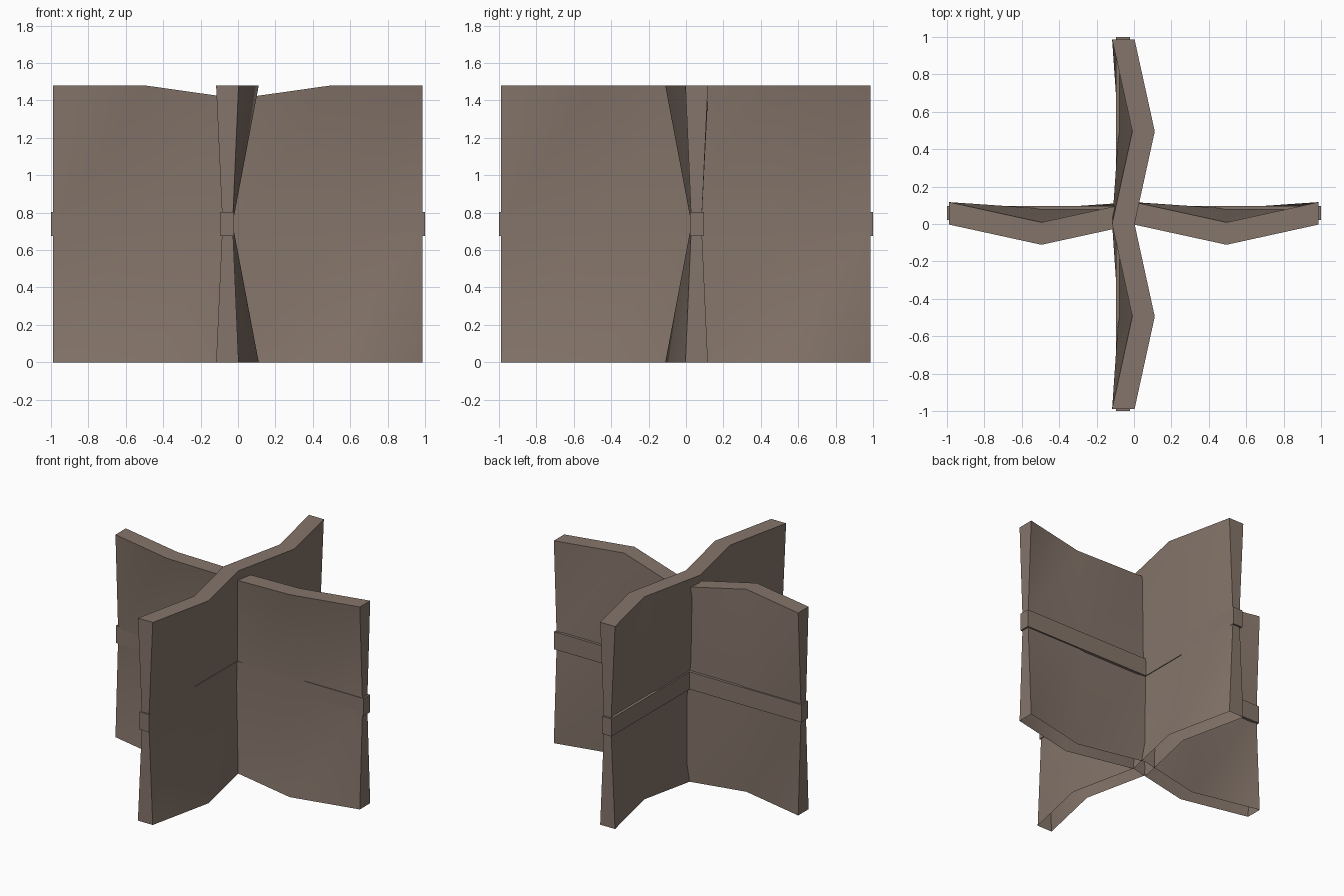
import bpy, bmesh, math
from mathutils import Matrix

if "Cube" in bpy.data.objects:
    bpy.data.objects.remove(bpy.data.objects["Cube"])

wood = bpy.data.materials.new("brown wood")
wood.diffuse_color = (0.235, 0.178, 0.145, 1)
wood.use_nodes = True
wood.node_tree.nodes["Principled BSDF"].inputs["Base Color"].default_value = wood.diffuse_color

XS = [-0.989, -0.495, 0, 0.495, 0.987]              # stations along a panel
WAVE = [-0.003, -0.111, -0.003, -0.111, -0.003]     # sideways warp at top and bottom edges
LEVELS = [0, 0.74, 1.48]                            # outer rows are warped, waist row straight


def finish(name, bm, quarter):
    bmesh.ops.recalc_face_normals(bm, faces=bm.faces)
    if quarter:
        bmesh.ops.transform(bm, matrix=Matrix.Rotation(math.pi / 2, 4, 'Z'), verts=bm.verts)
    me = bpy.data.meshes.new(name)
    bm.to_mesh(me)
    bm.free()
    me.materials.append(wood)
    me.shade_smooth()
    me.set_sharp_from_angle(angle=math.radians(35))
    ob = bpy.data.objects.new(name, me)
    bpy.context.collection.objects.link(ob)


# Warped upright panel: zigzag at top and bottom, straight at the waist, open underneath
def panel(name, quarter, dip):
    bm = bmesh.new()
    sides = []
    for side in (0, 1):
        rows = []
        for k, z in enumerate(LEVELS):
            row = []
            for i, x in enumerate(XS):
                y = 0.029 + 0.054 * side if k == 1 else WAVE[i] + 0.12 * side
                row.append(bm.verts.new((x, y, z - dip if (k, i) == (2, 2) else z)))
            rows.append(row)
        sides.append(rows)
    f, b = sides

    # Twisted quad split from bottom left to top right as seen from outside
    def split(bl, br, tr, tl):
        bm.faces.new((bl, br, tr))
        bm.faces.new((bl, tr, tl))

    for k in range(2):
        for i in range(4):
            split(f[k][i], f[k][i + 1], f[k + 1][i + 1], f[k + 1][i])
            split(b[k][i + 1], b[k][i], b[k + 1][i], b[k + 1][i + 1])
        # End faces
        bm.faces.new((b[k][0], f[k][0], f[k + 1][0], b[k + 1][0]))
        bm.faces.new((f[k][4], b[k][4], b[k + 1][4], f[k + 1][4]))
    # Top rim
    for i in range(4):
        bm.faces.new((f[2][i], f[2][i + 1], b[2][i + 1], b[2][i]))
    finish(name, bm, quarter)


# Straight band around the waist of a panel
def band(name, quarter):
    bm = bmesh.new()
    bmesh.ops.create_cube(bm, size=1)
    bmesh.ops.scale(bm, vec=(2, 0.076, 0.128), verts=bm.verts)
    bmesh.ops.translate(bm, vec=(0, 0.059, 0.74), verts=bm.verts)
    finish(name, bm, quarter)


panel("cross_panel", False, 0.07)
panel("long_panel", True, 0)
band("cross_band", False)
band("long_band", True)
